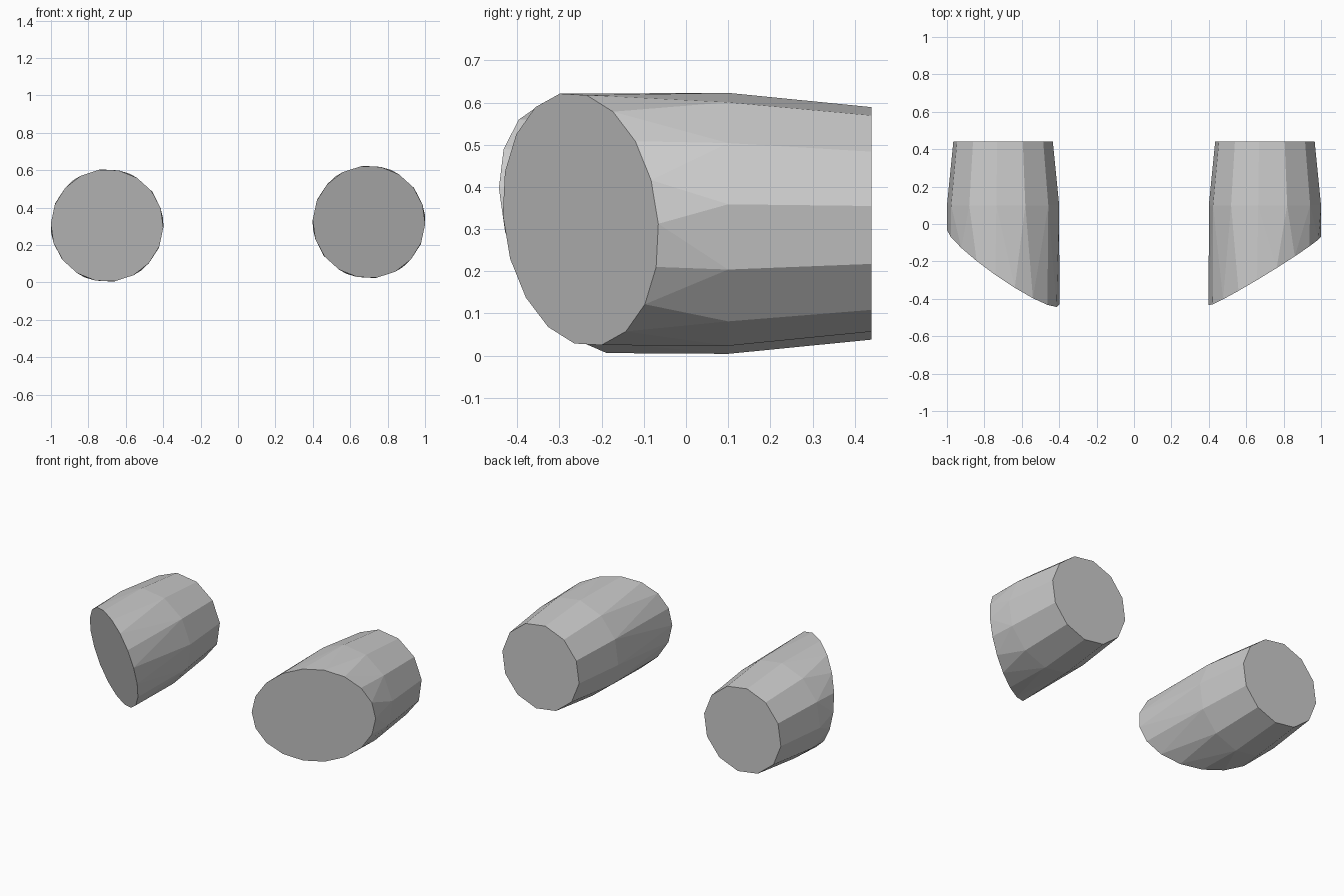
import bpy, bmesh
from math import sin, cos, pi, radians

if "Cube" in bpy.data.objects:
    bpy.data.objects.remove(bpy.data.objects["Cube"])


def ring(cx, cz, radius, sides, start, y_at):
    """Points of a circle in the xz plane; y_at gives depth from the local offset."""
    pts = []
    for i in range(sides):
        a = radians(start) + 2 * pi * i / sides
        dx, dz = radius * cos(a), radius * sin(a)
        pts.append((cx + dx, y_at(dx, dz), cz + dz))
    return pts


def slanted_pod(name, cx, cz, depth, slope_x, slope_z):
    bm = bmesh.new()
    pts = ring(cx, cz, 0.268, 12, 6.8, lambda dx, dz: 0.44)     # narrower flat back
    pts += ring(cx, cz, 0.302, 12, 6.8, lambda dx, dz: 0.10)    # widest section
    pts += ring(cx, cz, 0.301, 18, -2,                          # slanted front rim
                lambda dx, dz: depth + slope_x * dx + slope_z * dz)
    for p in pts:
        bm.verts.new(p)
    bmesh.ops.convex_hull(bm, input=bm.verts[:])
    # merge the flat end caps back into single faces
    bmesh.ops.dissolve_limit(bm, angle_limit=radians(1), verts=bm.verts[:], edges=bm.edges[:])
    bmesh.ops.recalc_face_normals(bm, faces=bm.faces[:])
    mesh = bpy.data.meshes.new(name)
    bm.to_mesh(mesh)
    bm.free()
    bpy.context.collection.objects.link(bpy.data.objects.new(name, mesh))


# Left and right housings, each with its own cut angle and height
slanted_pod("left_pod", -0.70, 0.304, -0.23, -0.67, -0.235)
slanted_pod("right_pod", 0.70, 0.323, -0.25, 0.61, -0.08)
